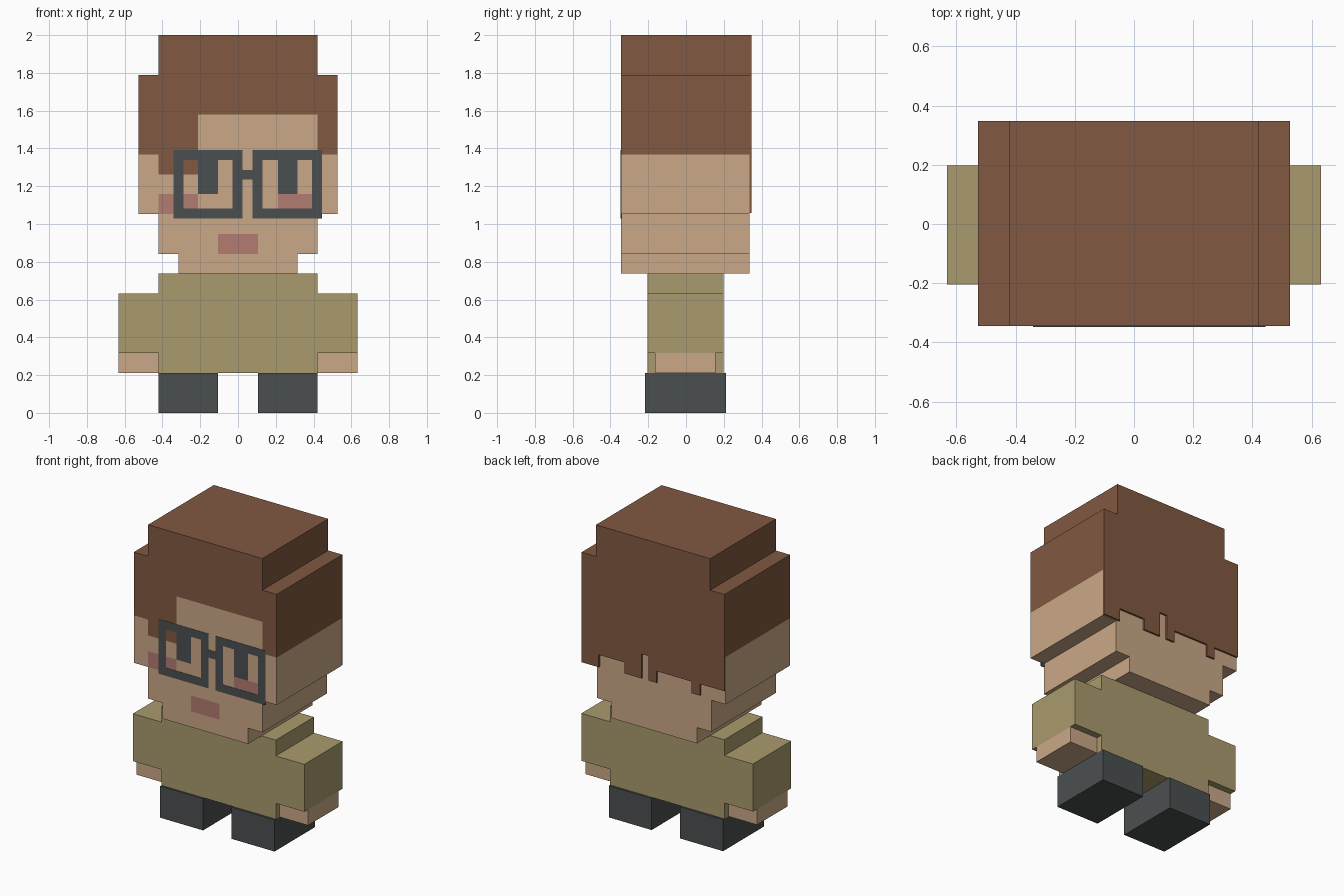
import bpy, bmesh

if "Cube" in bpy.data.objects:
    bpy.data.objects.remove(bpy.data.objects["Cube"])

U = 2 / 19            # one block unit; the figure is 19 units tall
FACE_Y, NAPE_Y, BACK_Y = -0.345, 0.335, 0.347


def material(name, rgb):
    lin = [((c / 255 + 0.055) / 1.055) ** 2.4 for c in rgb]
    m = bpy.data.materials.new(name)
    m.diffuse_color = (*lin, 1)
    m.use_nodes = True
    m.node_tree.nodes["Principled BSDF"].inputs["Base Color"].default_value = m.diffuse_color
    return m


hair = material("brown hair", (129, 89, 65))
skin = material("tan skin", (203, 169, 135))
pink = material("rosy pink", (178, 123, 113))
shirt = material("olive shirt", (170, 154, 109))
dark = material("charcoal", (75, 79, 80))


def finish(name, bm, mats):
    bmesh.ops.remove_doubles(bm, verts=bm.verts, dist=1e-5)
    bmesh.ops.recalc_face_normals(bm, faces=bm.faces)
    me = bpy.data.meshes.new(name)
    bm.to_mesh(me)
    bm.free()
    for m in mats:
        me.materials.append(m)
    ob = bpy.data.objects.new(name, me)
    bpy.context.collection.objects.link(ob)
    return ob


def add_box(bm, x0, x1, y0, y1, z0, z1):
    geo = bmesh.ops.create_cube(bm, size=1)
    for v in geo["verts"]:
        v.co = (x0 if v.co.x < 0 else x1,
                y0 if v.co.y < 0 else y1,
                z0 if v.co.z < 0 else z1)


def box(name, mat, *dims):
    bm = bmesh.new()
    add_box(bm, *dims)
    return finish(name, bm, [mat])


def slab(name, mat, outline, y0, y1):
    """Extrude an x-z outline along y."""
    bm = bmesh.new()
    f = bm.faces.new([bm.verts.new((x, y0, z)) for x, z in outline])
    ext = bmesh.ops.extrude_face_region(bm, geom=[f])["geom"]
    for v in ext:
        if isinstance(v, bmesh.types.BMVert):
            v.co.y = y1
    return finish(name, bm, [mat])


# Head: stepped block whose front cells carry the painted face
def half_width(row):
    return 3 if row == 7 else 4 if row < 10 or row >= 17 else 5


def in_head(col, row):
    return 7 <= row < 19 and -half_width(row) <= col < half_width(row)


def face_colour(col, row):      # 0 hair, 1 skin, 2 pink, 3 dark
    if row == 8 and col in (-1, 0):
        return 2                # mouth
    if row == 10 and col in (-4, -3, 2, 3):
        return 2                # cheeks
    if row in (11, 12) and col in (-2, 2):
        return 3                # eyes
    if row == 12 and col in (-4, -3):
        return 0                # fringe
    if row >= 13 and not (row < 15 and -2 <= col < 4):
        return 0
    return 1


bm = bmesh.new()


def quad(points, index):
    f = bm.faces.new([bm.verts.new(p) for p in points])
    f.material_index = index


for row in range(7, 19):
    for col in range(-5, 5):
        if not in_head(col, row):
            continue
        x0, x1, z0, z1 = col * U, (col + 1) * U, row * U, (row + 1) * U
        side = 0 if row >= 13 else 1
        for y, index in ((FACE_Y, face_colour(col, row)), (NAPE_Y, side)):
            quad([(x0, y, z0), (x1, y, z0), (x1, y, z1), (x0, y, z1)], index)
        for dc, dr, a, b in ((-1, 0, (x0, z0), (x0, z1)), (1, 0, (x1, z0), (x1, z1)),
                             (0, -1, (x0, z0), (x1, z0)), (0, 1, (x0, z1), (x1, z1))):
            if not in_head(col + dc, row + dr):
                quad([(a[0], FACE_Y, a[1]), (b[0], FACE_Y, b[1]),
                      (b[0], NAPE_Y, b[1]), (a[0], NAPE_Y, a[1])], side)
finish("head", bm, [hair, skin, pink, dark])

# Back hair: thin panel with a ragged lower edge, given as (right end, bottom)
locks = [(-0.345, 1.145), (-0.285, 1.067), (-0.026, 1.145), (0.032, 1.067),
         (0.085, 1.23), (0.21, 1.067), (0.40, 1.14), (5 * U, 1.057)]
outline, x = [], -5 * U
for end, z in locks:
    outline += [(x, z), (end, z)]
    x = end
outline += [(5 * U, 17 * U), (4 * U, 17 * U), (4 * U, 2),
            (-4 * U, 2), (-4 * U, 17 * U), (-5 * U, 17 * U)]
slab("back_hair", hair, outline, NAPE_Y, BACK_Y)

# Glasses: two square rims and a bridge
bm = bmesh.new()
T, Z0, Z1, W = 0.053, 1.03, 1.393, 0.366
gy = (FACE_Y - 0.002, FACE_Y + 0.006)
for left in (-0.341, 0.078):
    right = left + W
    add_box(bm, left, right, *gy, Z0, Z0 + T)
    add_box(bm, left, right, *gy, Z1 - T, Z1)
    add_box(bm, left, left + T, *gy, Z0 + T, Z1 - T)
    add_box(bm, right - T, right, *gy, Z0 + T, Z1 - T)
add_box(bm, -0.341 + W, 0.078, *gy, 1.235, 1.287)
finish("glasses", bm, [dark])

# Shirt: torso and sleeves as one cross-shaped slab
half = [(4, 2), (4, 3), (6, 3), (6, 6), (4, 6), (4, 7)]
outline = [(x * U, z * U) for x, z in half]
outline += [(-x, z) for x, z in reversed(outline)]
slab("shirt", shirt, outline, -0.204, 0.198)

# Hands and legs, mirrored
for label, s in (("right", 1), ("left", -1)):
    hx = sorted((s * 4 * U, s * 6 * U))
    box(label + "_hand", skin, *hx, -0.165, 0.155, 2 * U, 3 * U)
    lx = sorted((s * U, s * 4 * U))
    box(label + "_leg", dark, *lx, -0.217, 0.211, 0, 2 * U)
